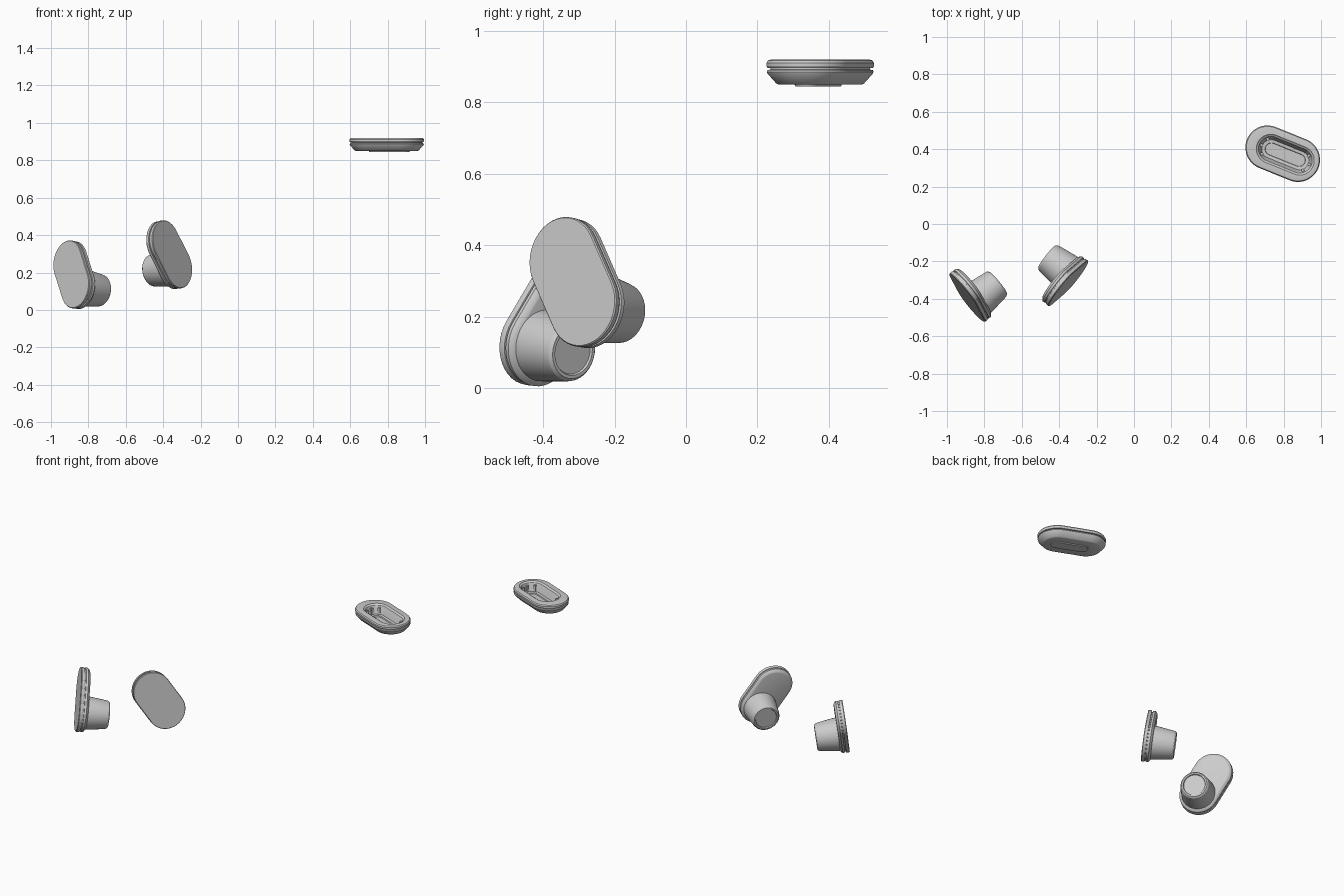
import bpy, bmesh, math
from mathutils import Vector, Matrix

if "Cube" in bpy.data.objects:
    bpy.data.objects.remove(bpy.data.objects["Cube"])


def loft(name, rings, matrix, segs=20):
    """Skin a stack of stadium rings: (radius, height, half length, shift along x)."""
    bm = bmesh.new()
    loops = []
    for r, z, a, s in rings:
        loop = []
        for side in (0, 1):
            for i in range(segs + 1 if a > 0 else segs):
                t = -math.pi / 2 + math.pi * i / segs + math.pi * side
                cx = a if side == 0 else -a
                loop.append(bm.verts.new((cx + s + r * math.cos(t), r * math.sin(t), z)))
        loops.append(loop)
    n = len(loops[0])
    for lo, hi in zip(loops, loops[1:]):
        for i in range(n):
            j = (i + 1) % n
            bm.faces.new((lo[i], lo[j], hi[j], hi[i]))
    bm.faces.new(loops[0])
    bm.faces.new(loops[-1])
    return finish(name, bm, matrix)


def finish(name, bm, matrix):
    bmesh.ops.recalc_face_normals(bm, faces=bm.faces)
    me = bpy.data.meshes.new(name)
    bm.to_mesh(me)
    bm.free()
    ob = bpy.data.objects.new(name, me)
    bpy.context.collection.objects.link(ob)
    ob.matrix_world = matrix
    bpy.ops.object.select_all(action='DESELECT')
    ob.select_set(True)
    bpy.context.view_layer.objects.active = ob
    bpy.ops.object.shade_smooth_by_angle(angle=math.radians(30))
    return ob


def frame(x, z, origin):
    y = z.cross(x)
    m = Matrix((x, y, z)).transposed().to_4x4()
    m.translation = origin
    return m


# Earbuds: oval grooved plate with a round ear tip behind its lower end
A = 0.078
plate = [(0.115, 0.0), (0.118, -0.004), (0.118, -0.016), (0.115, -0.022),
         (0.109, -0.023), (0.109, -0.028), (0.116, -0.029), (0.117, -0.042),
         (0.112, -0.048), (0.102, -0.055), (0.098, -0.056)]
tip = [(0.101, -0.050), (0.099, -0.075), (0.087, -0.165), (0.084, -0.180),
       (0.076, -0.189), (0.067, -0.189), (0.064, -0.183)]


def earbud(side, normal, lean_dir, centre):
    n = Vector(normal).normalized()
    up = (Vector((0, 0, 1)) - n * n.z).normalized()
    t = Vector(lean_dir)
    t = (t - n * n.dot(t)).normalized()
    lean = math.radians(33)
    down = t * math.sin(lean) - up * math.cos(lean)
    m = frame(down, n, Vector(centre))
    loft(side + "_earbud_plate", [(r, z, A, 0) for r, z in plate], m)
    loft(side + "_earbud_tip", [(r, z, 0, A) for r, z in tip], m, 24)


earbud("left", (-0.77, -0.63, 0.13), (0.63, -0.77, 0), (-0.893, -0.395, 0.191))
earbud("right", (0.78, -0.61, 0.13), (0.61, 0.78, 0), (-0.350, -0.319, 0.298))

# Oval cradle: outer shell running up from the foot, over the rim, into the pocket
turn = math.radians(-22)
m = frame(Vector((math.cos(turn), math.sin(turn), 0)), Vector((0, 0, 1)),
          Vector((0.795, 0.376, 0)))
B, S = 0.088, 0.015
cradle = [(0.034, 0.845, 0.080, S), (0.036, 0.850, 0.080, S), (0.083, 0.850, B, 0),
          (0.090, 0.853, B, 0), (0.115, 0.881, B, 0), (0.117, 0.886, B, 0),
          (0.115, 0.891, B, 0), (0.107, 0.892, B, 0), (0.107, 0.896, B, 0),
          (0.115, 0.897, B, 0), (0.118, 0.902, B, 0), (0.118, 0.911, B, 0),
          (0.113, 0.918, B, 0), (0.105, 0.920, B, 0), (0.078, 0.920, 0.083, S),
          (0.074, 0.915, 0.083, S), (0.067, 0.912, 0.083, S), (0.064, 0.906, 0.083, S),
          (0.050, 0.862, 0.082, S), (0.034, 0.860, 0.080, S), (0.032, 0.853, 0.080, S)]
loft("cradle_shell", cradle, m)

# Small ribs around both ends of the pocket
bm = bmesh.new()
for end in (-1, 1):
    for ang in (-50, 0, 50):
        rot = Matrix.Rotation(math.radians(ang) + (math.pi if end < 0 else 0), 4, 'Z')
        place = Matrix.Translation((S + end * 0.083, 0, 0.882)) @ rot
        bmesh.ops.create_cube(bm, size=1, matrix=place @ Matrix.Translation((0.054, 0, 0))
                              @ Matrix.Diagonal((0.016, 0.014, 0.042, 1)))
finish("cradle_ribs", bm, m)
